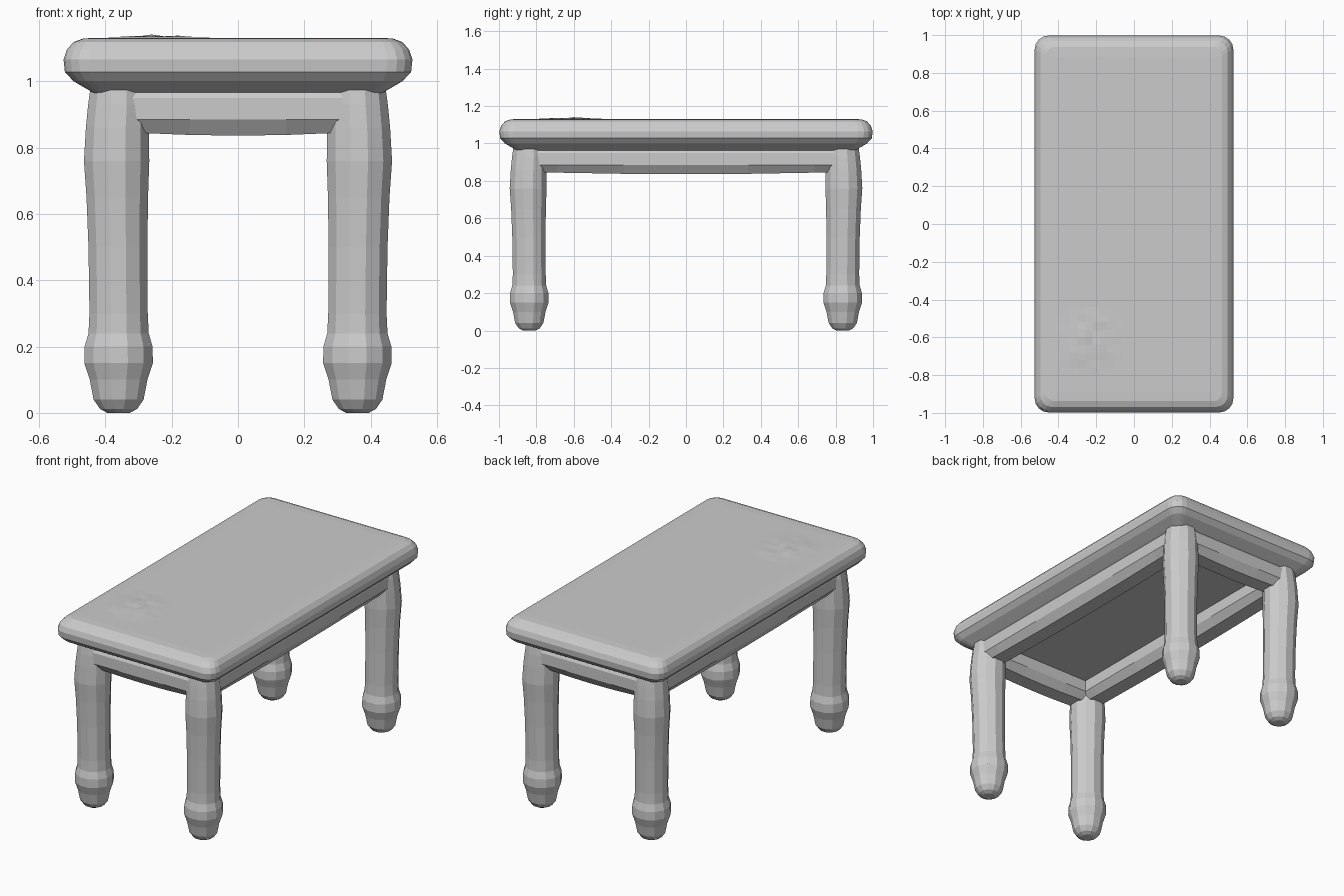
import bpy, bmesh, math, random
from mathutils import Vector

if "Cube" in bpy.data.objects:
    bpy.data.objects.remove(bpy.data.objects["Cube"], do_unlink=True)
random.seed(4)

grey = bpy.data.materials.new("plain grey")
grey.use_nodes = True
COLOR = (0.6, 0.6, 0.6, 1)
grey.diffuse_color = COLOR
grey.node_tree.nodes["Principled BSDF"].inputs["Base Color"].default_value = COLOR


def finish(bm, name):
    bmesh.ops.recalc_face_normals(bm, faces=bm.faces)
    mesh = bpy.data.meshes.new(name)
    bm.to_mesh(mesh)
    bm.free()
    mesh.materials.append(grey)
    obj = bpy.data.objects.new(name, mesh)
    bpy.context.collection.objects.link(obj)
    return obj


def loft(name, rings):
    """Skin a stack of closed rings and cap both ends."""
    bm = bmesh.new()
    loops = [[bm.verts.new(p) for p in ring] for ring in rings]
    for a, b in zip(loops, loops[1:]):
        for i in range(len(a)):
            j = (i + 1) % len(a)
            bm.faces.new((a[i], a[j], b[j], b[i]))
    bm.faces.new(loops[0])
    bm.faces.new(loops[-1])
    return finish(bm, name)


def rounded_rect(hx, hy, r, z, steps=4):
    ring = []
    for q, (sx, sy) in enumerate([(1, 1), (-1, 1), (-1, -1), (1, -1)]):
        for k in range(steps + 1):
            a = (q + k / steps) * math.pi / 2
            ring.append((sx * (hx - r) + r * math.cos(a),
                         sy * (hy - r) + r * math.sin(a), z))
    return ring


# Table top: inset from the full outline at each height
edge = [(0.11, 0.955), (0.085, 0.968), (0.03, 1.0), (0.004, 1.028), (0, 1.065),
        (0.01, 1.095), (0.03, 1.118), (0.06, 1.129), (0.11, 1.131)]
loft("table_top", [rounded_rect(0.526 - d, 0.998 - d, max(0.075 - d * 0.5, 0.02), z)
                   for d, z in edge])

# Turned legs: height, radius, outward shift
LEG_X, LEG_Y = 0.36, 0.838
turning = [(0.0, 0.035, 0), (0.012, 0.058, 0), (0.04, 0.078, 0), (0.10, 0.090, 0),
           (0.15, 0.107, 0), (0.20, 0.106, 0), (0.24, 0.094, 0), (0.30, 0.091, 0),
           (0.50, 0.092, 0.002), (0.65, 0.096, 0.004), (0.76, 0.102, 0.006),
           (0.86, 0.098, 0.004), (0.93, 0.095, 0), (1.0, 0.085, 0)]
for ys, end in ((-1, "front"), (1, "back")):
    for xs, side in ((1, "left"), (-1, "right")):
        rings = []
        for z, r, out in turning:
            rings.append([(xs * (LEG_X + out) + r * math.cos(a),
                           ys * (LEG_Y + out) + r * math.sin(a), z)
                          for a in (math.tau * (k + 0.5) / 12 for k in range(12))])
        loft(f"{end}_{side}_leg", rings)

# Apron rails: chamfered section sagging slightly in the middle
section = [(-0.078, 0.885), (-0.045, 0.848), (0.045, 0.848), (0.078, 0.885),
           (0.078, 0.95), (0.06, 0.985), (-0.06, 0.985), (-0.078, 0.95)]


def rail(name, centre, along, half):
    across = Vector((along.y, along.x, 0))
    rings = []
    for t in (-1, -0.82, -0.4, 0, 0.4, 0.82, 1):
        sag = -0.012 * (1 - t * t)
        rings.append([centre + along * (t * half) + across * u
                      + Vector((0, 0, z + (sag if z < 0.87 else 0)))
                      for u, z in section])
    loft(name, rings)


X, Y = Vector((1, 0, 0)), Vector((0, 1, 0))
for s, end, side in ((-1, "front", "right"), (1, "back", "left")):
    rail(f"{end}_rail", Y * (s * LEG_Y), X, LEG_X)
    rail(f"{side}_rail", X * (s * LEG_X), Y, LEG_Y)

# Shallow worn patch near the front right corner
bm = bmesh.new()
bmesh.ops.create_grid(bm, x_segments=9, y_segments=9, size=0.18)
for v in bm.verts:
    fall = max(0, 1 - v.co.xy.length / 0.18)
    v.co.z = 1.1315 + fall * random.uniform(0.002, 0.011)
    v.co.x -= 0.24
    v.co.y -= 0.62
finish(bm, "worn_patch")
